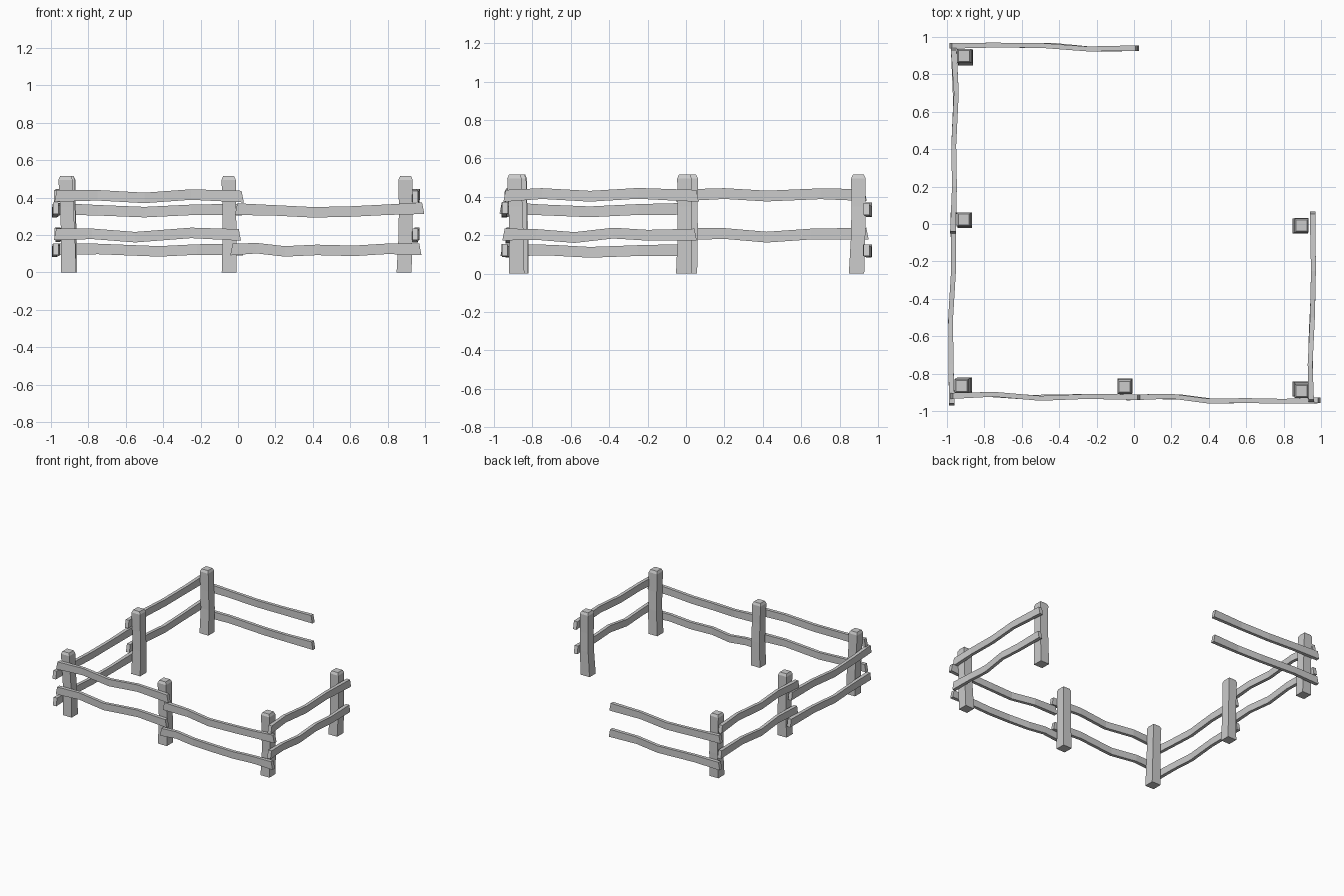
import bpy

if "Cube" in bpy.data.objects:
    bpy.data.objects.remove(bpy.data.objects["Cube"])


def loft(name, rings):
    """Skin a stack of four-sided rings and cap both ends."""
    verts = [v for r in rings for v in r]
    n = len(rings)
    faces = [(3, 2, 1, 0), tuple(range(4 * n - 4, 4 * n))]
    for i in range(n - 1):
        for j in range(4):
            a, b = 4 * i + j, 4 * i + (j + 1) % 4
            faces.append((a, b, b + 4, a + 4))
    me = bpy.data.meshes.new(name)
    me.from_pydata(verts, [], faces)
    ob = bpy.data.objects.new(name, me)
    bpy.context.collection.objects.link(ob)
    bpy.context.view_layer.objects.active = ob
    # make normals consistent
    import bmesh
    bm = bmesh.new()
    bm.from_mesh(me)
    bmesh.ops.recalc_face_normals(bm, faces=bm.faces)
    bm.to_mesh(me)
    bm.free()
    return ob


def post(name, bottom, top):
    """Hand-hewn post, slightly bent, with a chamfered top."""
    rings = []
    for z, t, h, bend in ((0, 0, .040, 0), (.2, .45, .037, .004), (.35, .75, .036, .002),
                          (.495, 1, .038, 0), (.515, 1, .029, 0)):
        cx = bottom[0] + (top[0] - bottom[0]) * t + bend
        cy = bottom[1] + (top[1] - bottom[1]) * t + bend
        rings.append([(cx - h, cy - h, z), (cx + h, cy - h, z),
                      (cx + h, cy + h, z), (cx - h, cy + h, z)])
    loft(name, rings)


def lerp(points, s):
    for (a, u), (b, v) in zip(points, points[1:]):
        if s <= b:
            return u + (v - u) * max(0, (s - a) / (b - a))
    return points[-1][1]


def rail(name, axis, side, heights):
    """Crooked plank: side = sideways path, heights = vertical path."""
    n = len(heights)
    rings = []
    for i, (s, z) in enumerate(heights):
        d = lerp(side, s)
        h = .031 if i in (0, n - 1) else .028
        t = .015 if i in (0, n - 1) else .013
        lean = .006 if i == 0 else -.006 if i == n - 1 else 0
        ring = []
        for a, b in ((-1, -1), (1, -1), (1, 1), (-1, 1)):
            p, q = s + lean * b, d + a * t
            ring.append((p, q, z + b * h) if axis == 'x' else (q, p, z + b * h))
        rings.append(ring)
    loft(name, rings)


# Posts
post("front_left_post", (-.905, -.86), (-.922, -.866))
post("front_middle_post", (-.047, -.865), (-.050, -.870))
post("front_right_post", (.888, -.882), (.896, -.893))
post("right_end_post", (.888, -.012), (.896, -.008))
post("left_middle_post", (-.905, .018), (-.910, .024))
post("back_left_post", (-.900, .888), (-.908, .898))

# Front rails
fl = [(-.98, -.92), (-.72, -.909), (-.5, -.932), (-.25, -.922), (.03, -.926)]
rail("front_left_upper_rail", 'x', fl,
     [(-.975, .408), (-.75, .412), (-.5, .398), (-.25, .416), (.025, .405)])
rail("front_left_lower_rail", 'x', fl,
     [(-.978, .203), (-.78, .206), (-.55, .188), (-.25, .211), (.01, .200)])
fr = [(-.04, -.928), (.22, -.92), (.4, -.947), (.6, -.944), (.8, -.948), (.99, -.943)]
rail("front_right_upper_rail", 'x', fr,
     [(-.01, .338), (.2, .331), (.4, .321), (.6, .325), (.8, .335), (.99, .343)])
rail("front_right_lower_rail", 'x', fr,
     [(-.035, .122), (.1, .129), (.25, .112), (.42, .12), (.62, .115), (.8, .126), (.975, .123)])

# Right rails
rt = [(-.95, .947), (-.68, .94), (-.5, .954), (-.3, .960), (.06, .955)]
rail("right_upper_rail", 'y', rt,
     [(-.945, .405), (-.75, .417), (-.5, .403), (-.25, .418), (.06, .405)])
rail("right_lower_rail", 'y', rt,
     [(-.95, .204), (-.78, .204), (-.58, .188), (-.38, .211), (-.2, .2), (.05, .203)])

# Left rails
lf = [(-.96, -.974), (-.6, -.982), (-.38, -.978), (-.2, -.960), (.06, -.966)]
rail("left_front_upper_rail", 'y', lf,
     [(-.965, .343), (-.75, .332), (-.5, .322), (-.25, .334), (.04, .338)])
rail("left_front_lower_rail", 'y', lf,
     [(-.96, .123), (-.7, .122), (-.5, .111), (-.25, .12), (.055, .124)])
lb = [(-.05, -.968), (.2, -.960), (.5, -.965), (.7, -.950), (.96, -.965)]
rail("left_back_upper_rail", 'y', lb,
     [(-.045, .407), (.2, .417), (.42, .404), (.7, .416), (.935, .409)])
rail("left_back_lower_rail", 'y', lb,
     [(-.03, .205), (.2, .209), (.42, .19), (.65, .206), (.945, .208)])

# Back rails
bk = [(-.98, .953), (-.7, .957), (-.42, .954), (-.23, .934), (.02, .940)]
rail("back_upper_rail", 'x', bk,
     [(-.98, .34), (-.75, .332), (-.5, .322), (-.25, .334), (.015, .336)])
rail("back_lower_rail", 'x', bk,
     [(-.975, .122), (-.75, .125), (-.42, .112), (-.22, .122), (.02, .122)])
